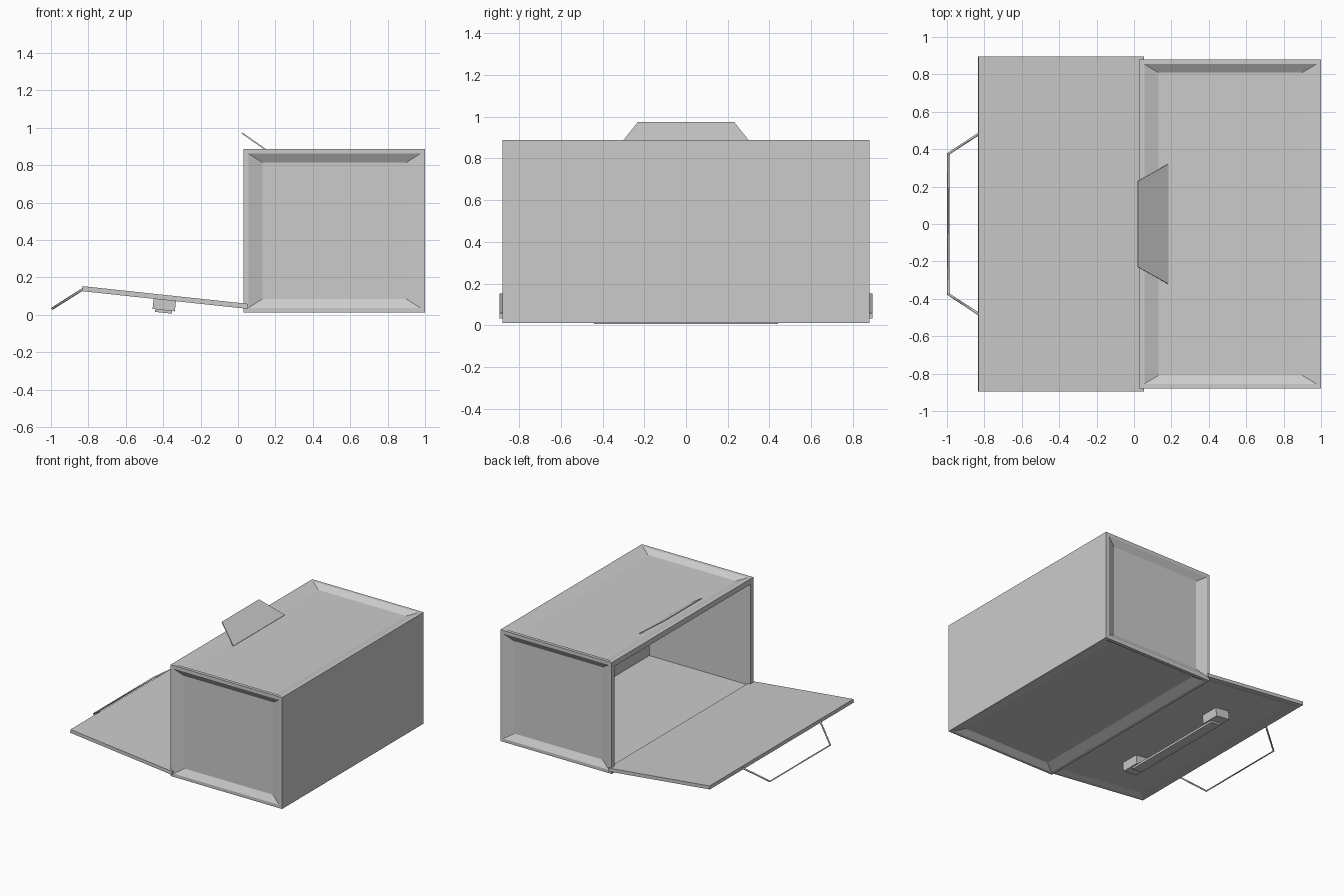
import bpy, bmesh, math
from mathutils import Vector, Matrix

if "Cube" in bpy.data.objects:
    bpy.data.objects.remove(bpy.data.objects["Cube"])

DOOR = Matrix.Translation((-0.39, 0, 0.093)) @ Matrix.Rotation(math.radians(6.1), 4, 'Y')


def finish(bm, name, matrix=None):
    bmesh.ops.recalc_face_normals(bm, faces=bm.faces)
    me = bpy.data.meshes.new(name)
    bm.to_mesh(me)
    bm.free()
    ob = bpy.data.objects.new(name, me)
    bpy.context.collection.objects.link(ob)
    if matrix:
        ob.matrix_world = matrix
    return ob


def block(lo, hi):
    bm = bmesh.new()
    bmesh.ops.create_cube(bm, size=1)
    lo, hi = Vector(lo), Vector(hi)
    for v in bm.verts:
        v.co = Vector([lo[i] + (v.co[i] + 0.5) * (hi[i] - lo[i]) for i in range(3)])
    bm.normal_update()
    return bm


def face_towards(bm, d):
    return next(f for f in bm.faces if f.normal.dot(Vector(d)) > 0.99)


def recess(bm, face, rim, slope, depth):
    """Sunken panel with a flat rim and sloped borders."""
    n, c = face.normal.copy(), face.calc_center_median()
    bmesh.ops.inset_individual(bm, faces=[face], thickness=rim)
    bmesh.ops.inset_individual(bm, faces=[face], thickness=0.001)
    for v in face.verts:
        for i in range(3):
            if abs(n[i]) < 0.5:
                v.co[i] -= math.copysign(slope[i], v.co[i] - c[i])
        v.co -= n * depth


# Box: panels on four sides, open towards -x
bm = block((0.03, -0.88, 0.012), (1.0, 0.88, 0.888))
sides = [face_towards(bm, d) for d in ((0, 0, 1), (0, 0, -1), (0, 1, 0), (0, -1, 0))]
mouth = face_towards(bm, (-1, 0, 0))
for f in sides:
    recess(bm, f, 0.036, (0.075, 0.045, 0.048), 0.03)
for x in (0.03, 0.91):
    bmesh.ops.inset_individual(bm, faces=[mouth], thickness=0.001)
    for v in mouth.verts:
        v.co = (x, math.copysign(0.843, v.co.y), 0.846 if v.co.z > 0.45 else 0.05)
finish(bm, "box_body")

# Door: tilted slab with a sunken outer panel
bm = block((-0.445, -0.895, -0.0135), (0.445, 0.895, 0.0135))
recess(bm, face_towards(bm, (0, 0, -1)), 0.036, (0.06, 0.045, 0), 0.012)
finish(bm, "door", DOOR)

# Carrying handle under the door
for side, name in ((-1, "handle_foot_front"), (1, "handle_foot_back")):
    y0, y1 = sorted((side * 0.37, side * 0.52))
    finish(block((-0.06, y0, -0.068), (0.06, y1, -0.001)), name, DOOR)
finish(block((-0.045, -0.44, -0.082), (0.045, 0.44, -0.066)), "handle_bar", DOOR)

# Slanted latch plate on the roof
bm = bmesh.new()
outline = [(0.018, -0.23, 0.97), (0.18, -0.32, 0.857), (0.18, 0.32, 0.857), (0.018, 0.23, 0.97)]
f = bm.faces.new([bm.verts.new(p) for p in outline])
ext = bmesh.ops.extrude_face_region(bm, geom=[f])
for v in ext["geom"]:
    if isinstance(v, bmesh.types.BMVert):
        v.co += Vector((0.004, 0, 0.006))
finish(bm, "latch_plate")

# Wire loop on the free edge of the door
cu = bpy.data.curves.new("door_loop", 'CURVE')
cu.dimensions = '3D'
cu.bevel_depth = 0.007
cu.bevel_resolution = 0
cu.use_fill_caps = True
sp = cu.splines.new('POLY')
path = [(-0.825, -0.485, 0.14), (-0.993, -0.375, 0.034), (-0.993, 0.375, 0.034), (-0.825, 0.485, 0.14)]
sp.points.add(len(path) - 1)
for p, co in zip(sp.points, path):
    p.co = (*co, 1)
bpy.context.collection.objects.link(bpy.data.objects.new("door_loop", cu))
